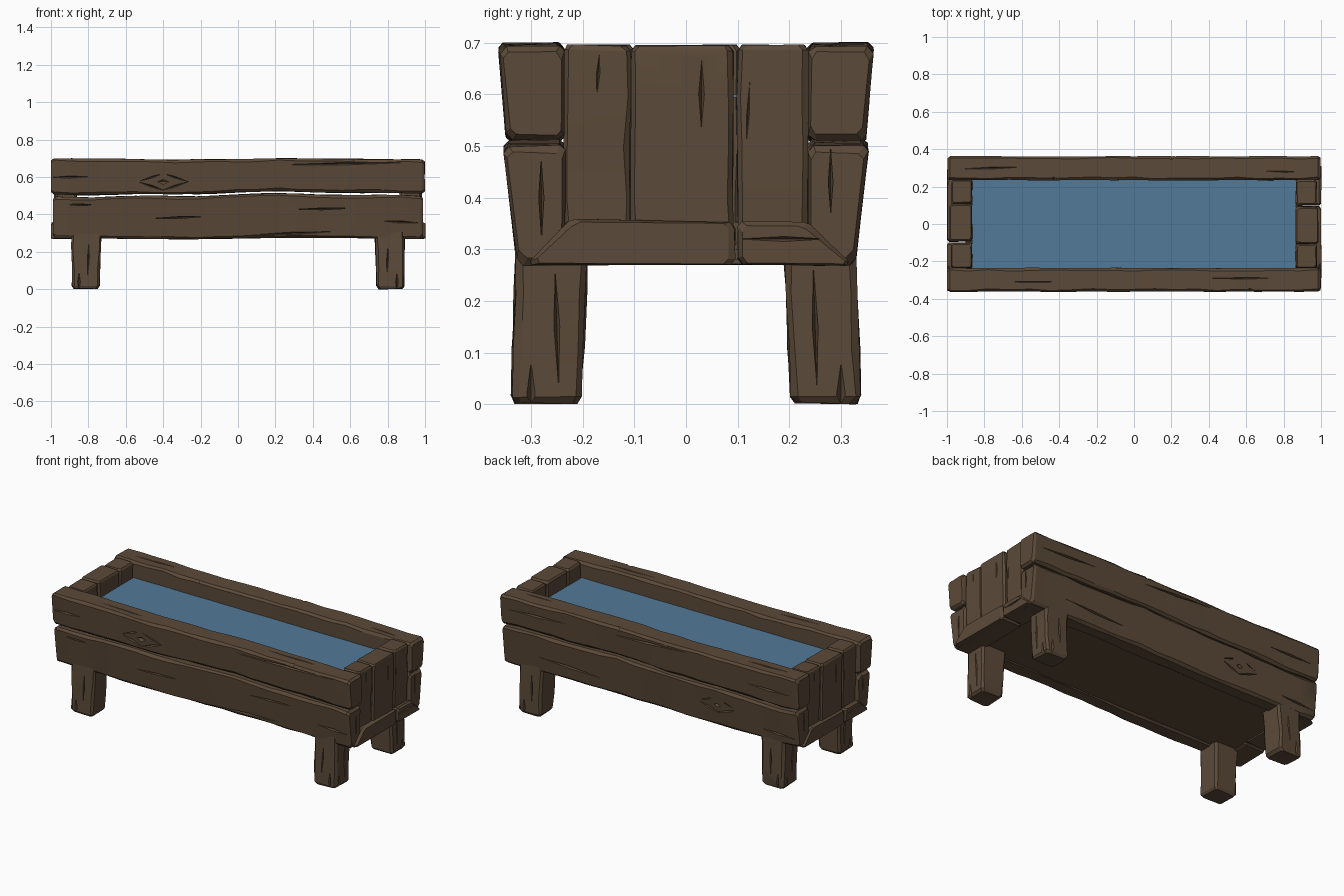
import bpy, bmesh, math, random
from mathutils import Vector, Matrix

random.seed(7)
cube = bpy.data.objects.get("Cube")
if cube:
    bpy.data.objects.remove(cube)


def material(name, rgb):
    m = bpy.data.materials.new(name)
    m.use_nodes = True
    m.diffuse_color = (*rgb, 1)
    m.node_tree.nodes["Principled BSDF"].inputs["Base Color"].default_value = (*rgb, 1)
    return m


WOOD = material("brown wood", (0.105, 0.068, 0.040))
WATER = material("blue water", (0.085, 0.19, 0.31))
timbers = []


def add_object(name, bm, mat):
    bmesh.ops.recalc_face_normals(bm, faces=bm.faces[:])
    me = bpy.data.meshes.new(name)
    bm.to_mesh(me)
    bm.free()
    me.materials.append(mat)
    ob = bpy.data.objects.new(name, me)
    bpy.context.collection.objects.link(ob)
    return ob


def timber(name, start, end, n=6, c=0.014, rough=0.003, wave=None):
    """Hewn beam lofted between two four-cornered ends, with chipped edges."""
    start, end = [Vector(p) for p in start], [Vector(p) for p in end]
    length = (end[0] - start[0]).length
    tip = c / length
    steps = [0, tip] + [i / n for i in range(1, n)] + [1 - tip, 1]
    bm = bmesh.new()
    rings = []
    for t in steps:
        quad = [a.lerp(b, t) for a, b in zip(start, end)]
        mid = sum(quad, Vector()) / 4
        if wave:
            quad = [p + wave(k, p) for k, p in enumerate(quad)]
        ring = []
        for k, p in enumerate(quad):
            nudge = Vector([random.uniform(-rough, rough) for _ in range(3)])
            for other in (quad[k - 1], quad[(k + 1) % 4]):
                q = p + (other - p).normalized() * c * random.uniform(0.6, 1.2)
                if t in (0, 1):
                    q += (mid - p).normalized() * c
                ring.append(bm.verts.new(q + nudge))
        rings.append(ring)
    for a, b in zip(rings, rings[1:]):
        for k in range(8):
            j = (k + 1) % 8
            bm.faces.new((a[k], a[j], b[j], b[k]))
    bm.faces.new(rings[0])
    bm.faces.new(rings[-1])
    ob = add_object(name, bm, WOOD)
    timbers.append(ob)
    return ob


# Wavy seam between the upper and lower side planks
def seam(x):
    return 0.008 * math.sin(3.2 * x + 0.6) + 0.004 * math.sin(9 * x)


def upper_wave(k, p):
    return Vector((0, 0, seam(p.x) if k < 2 else 0.003 * math.sin(5 * p.x)))


def lower_wave(k, p):
    return Vector((0, 0, seam(p.x) if k > 1 else 0.004 * math.sin(4 * p.x)))


def section(x, side, pts):
    return [(x, side * y, z) for y, z in pts]


# Long side planks, leaning outwards towards the top
UPPER = [(0.235, 0.513), (0.347, 0.513), (0.363, 0.697), (0.235, 0.697)]
LOWER = [(0.235, 0.272), (0.327, 0.272), (0.353, 0.502), (0.235, 0.502)]
for side, label in ((-1, "front"), (1, "back")):
    timber(label + "_upper_plank", section(-0.998, side, UPPER),
           section(0.998, side, UPPER), 18, 0.014, 0.002, upper_wave)
    timber(label + "_lower_plank", section(-0.988, side, LOWER),
           section(0.988, side, LOWER), 18, 0.014, 0.002, lower_wave)

# End walls: three upright boards above a mitred two-piece bottom rail
BOARDS = [(-0.236, -0.108), (-0.106, 0.092), (0.1, 0.236)]
RAILS = [[(-0.308, 0.27), (0.094, 0.27), (0.094, 0.352), (-0.225, 0.358)],
         [(0.1, 0.27), (0.325, 0.27), (0.235, 0.352), (0.1, 0.352)]]
for s, label in ((1, "left"), (-1, "right")):
    for i, (y0, y1) in enumerate(BOARDS):
        out = 0.972 + 0.008 * (i % 2)
        plan = [(0.86, y0), (out, y0), (out, y1), (0.86, y1)]
        timber(f"{label}_end_board_{i + 1}",
               [(s * x, s * y, 0.30) for x, y in plan],
               [(s * (x + 0.006), s * y, 0.695) for x, y in plan], 4, 0.010, 0.002)
    for i, pts in enumerate(RAILS):
        timber(f"{label}_bottom_rail_{i + 1}",
               [(s * 0.86, s * y, z) for y, z in pts],
               [(s * 1.0, s * y, z) for y, z in pts], 1, 0.011, 0.002)

# Four tapered legs
for s, end in ((1, "left"), (-1, "right")):
    for side, label in ((-1, "front"), (1, "back")):
        top = [(0.73, 0.188), (0.89, 0.188), (0.89, 0.328), (0.73, 0.328)]
        foot = [(0.742, 0.203), (0.888, 0.203), (0.888, 0.339), (0.742, 0.339)]
        timber(f"{label}_{end}_leg", [(s * x, side * y, 0.003) for x, y in foot],
               [(s * x, side * y, 0.32) for x, y in top], 3, 0.013, 0.003)

# Carved cracks: slender spindles joined into one cutter
cuts = bmesh.new()


def crack(pos, size, tilt=0.0, axis="Y"):
    m = (Matrix.Translation(pos) @ Matrix.Rotation(tilt, 4, axis)
         @ Matrix.Diagonal((*size, 1)))
    bmesh.ops.create_uvsphere(cuts, u_segments=4, v_segments=2, radius=1, matrix=m)


def face_y(z):
    return 0.327 + (z - 0.27) * 0.083


def side_crack(side, x, z, half):
    crack((x, side * face_y(z), z), (half, 0.016, 0.007), random.uniform(-0.06, 0.06))


for x, z, half in [(0.58, 0.672, 0.36), (-0.9, 0.6, 0.1), (-0.84, 0.452, 0.12),
                   (-0.3, 0.385, 0.2), (0.3, 0.3, 0.22), (0.87, 0.36, 0.12),
                   (0.45, 0.43, 0.2)]:
    side_crack(-1, x, z, half)
for x, z, half in [(0.75, 0.62, 0.2), (0.0, 0.66, 0.25), (-0.8, 0.59, 0.15),
                   (0.55, 0.36, 0.25), (-0.85, 0.33, 0.12)]:
    side_crack(1, x, z, half)

# Cracks along the rim, chips on the inner edge
for x, y, half in [(-0.75, 0.3, 0.16), (0.8, 0.28, 0.15), (-0.5, -0.31, 0.2), (0.6, -0.29, 0.2)]:
    crack((x, y, 0.7), (half, 0.006, 0.014), random.uniform(-0.04, 0.04), "Z")
for x, y in [(-0.43, 0.235), (0.62, -0.36), (0.2, 0.365)]:
    crack((x, y, 0.7), (0.04, 0.022, 0.02))

# Upright cracks on the end boards and the legs
for s in (1, -1):
    for y, z, half in [(-0.17, 0.64, 0.07), (0.03, 0.6, 0.07), (0.12, 0.56, 0.13),
                       (-0.28, 0.40, 0.09), (0.28, 0.43, 0.08)]:
        crack((s * 0.985, s * y, z), (0.016, 0.006, half), random.uniform(-0.08, 0.08), "X")
    crack((s, s * 0.19, 0.32), (0.014, 0.09, 0.005))
    for side in (-1, 1):
        crack((s * 0.889, side * 0.25, 0.15), (0.016, 0.006, 0.12), 0.03, "X")
        crack((s * 0.889, side * 0.3, 0.02), (0.016, 0.009, 0.06))
        crack((s * 0.80, side * 0.335, 0.17), (0.006, 0.016, 0.11), 0.04)
        crack((s * 0.85, side * 0.338, 0.04), (0.008, 0.016, 0.06))

# Knots: an arched groove above and below a small hollow
for side, x, z in [(-1, -0.4, 0.575), (1, -0.45, 0.4)]:
    y = side * face_y(z)
    crack((x, y, z), (0.035, 0.014, 0.016))
    for e in (-1, 1):
        for f in (-1, 1):
            crack((x + f * 0.062, y, z + e * 0.024), (0.085, 0.013, 0.006), e * f * 0.32)
cutter = add_object("crack_cutter", cuts, WOOD)
cutter.hide_render = True

# Carve every timber and shade it with sharp edges kept
for ob in timbers:
    mod = ob.modifiers.new("Cracks", "BOOLEAN")
    mod.operation = "DIFFERENCE"
    mod.solver = "EXACT"
    mod.use_self = True
    mod.object = cutter
    bpy.ops.object.select_all(action="DESELECT")
    ob.select_set(True)
    bpy.context.view_layer.objects.active = ob
    bpy.ops.object.modifier_apply(modifier=mod.name)
    bpy.ops.object.shade_smooth_by_angle(angle=math.radians(25))
bpy.data.objects.remove(cutter)


# Trough floor and water surface
def slab(name, mat, size, z):
    bm = bmesh.new()
    bmesh.ops.create_cube(bm, size=1, matrix=Matrix.Translation((0, 0, z)) @ Matrix.Diagonal((*size, 1)))
    return add_object(name, bm, mat)


slab("trough_floor", WOOD, (1.80, 0.52, 0.02), 0.29)
slab("water_surface", WATER, (1.73, 0.475, 0.006), 0.597)
